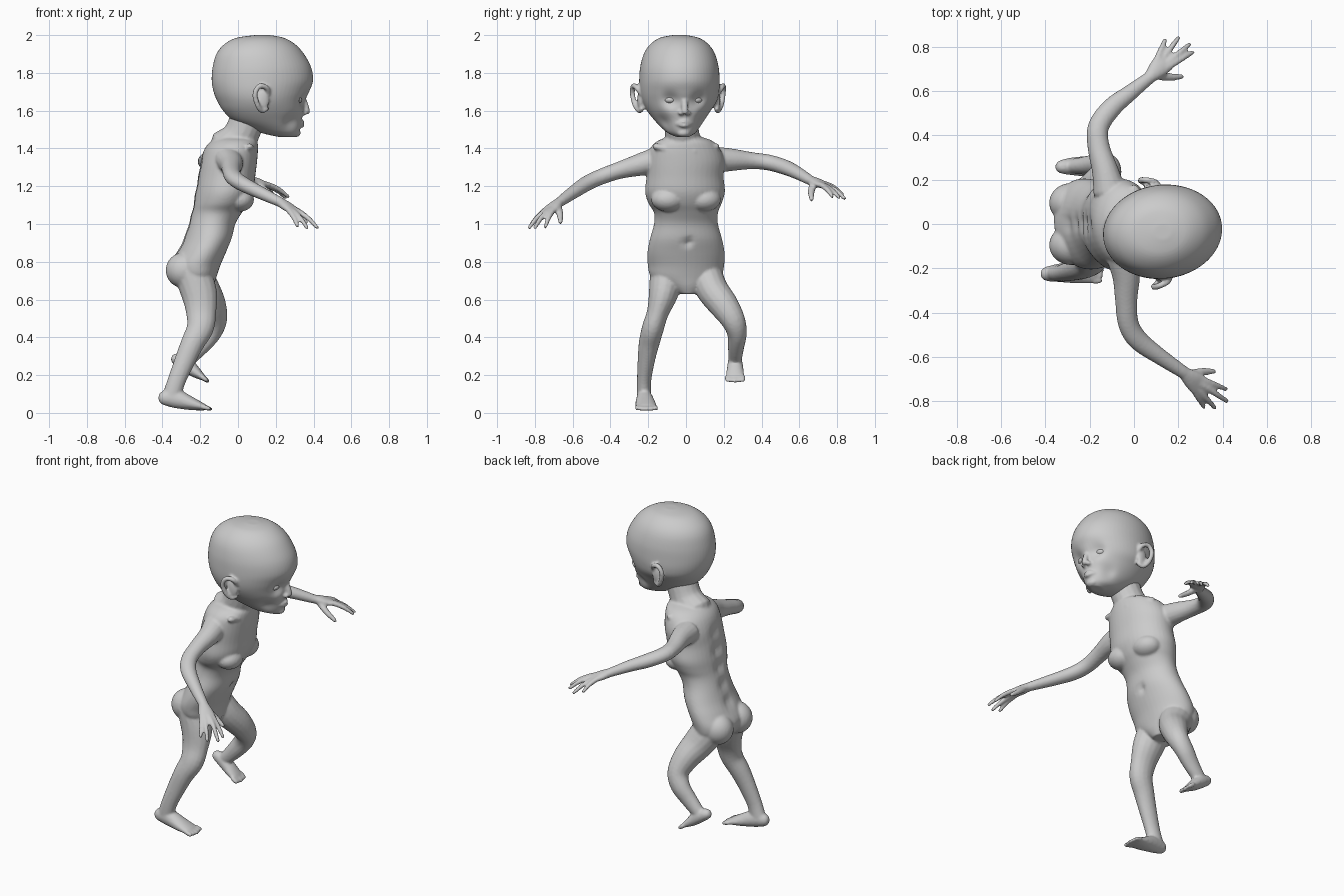
import bpy, bmesh
from math import sin, cos, pi, radians, exp
from mathutils import Vector, Matrix


def spline(rows, steps):
    """Catmull-Rom resampling of tuples"""
    out = []
    for i in range(len(rows) - 1):
        p0, p1, p2 = rows[max(i - 1, 0)], rows[i], rows[i + 1]
        p3 = rows[min(i + 2, len(rows) - 1)]
        for k in range(steps):
            t = k / steps
            out.append(tuple(0.5 * (2 * b + (c - a) * t + (2 * a - 5 * b + 4 * c - d) * t * t
                                    + (3 * b - a - 3 * c + d) * t ** 3)
                             for a, b, c, d in zip(p0, p1, p2, p3)))
    return out + [tuple(rows[-1])]


def skin(bm, rings):
    """Closed skin over a list of point rings"""
    vs = [[bm.verts.new(p) for p in r] for r in rings]
    n = len(vs[0])
    for a, b in zip(vs, vs[1:]):
        for i in range(n):
            bm.faces.new((a[i], a[(i + 1) % n], b[(i + 1) % n], b[i]))
    bm.faces.new(vs[0][::-1])
    bm.faces.new(vs[-1])
    return [v for r in vs for v in r]


def loft(bm, rows, yaw, n=40, steps=4):
    """Horizontal oval rings: z, x back, x front, y centre, half width"""
    rings = []
    for z, xa, xb, yc, w in spline(rows, steps):
        rot = Matrix.Rotation(radians(yaw), 3, 'Z')
        c, h = Vector(((xa + xb) / 2, yc, z)), (xb - xa) / 2
        rings.append([c + rot @ Vector((h * cos(2 * pi * i / n), w * sin(2 * pi * i / n), 0))
                      for i in range(n)])
    return skin(bm, rings)


def tube(bm, rows, up=(0, 0, 1), n=16, steps=4):
    """Limb along x, y, z with half width and half height, rounded ends"""
    pts = spline(rows, steps)
    up, rings = Vector(up), []
    for i, (x, y, z, w, h) in enumerate(pts):
        t = (Vector(pts[min(i + 1, len(pts) - 1)][:3]) - Vector(pts[max(i - 1, 0)][:3])).normalized()
        s = t.cross(up).normalized()
        u = s.cross(t)
        ring = lambda k, d: [Vector((x, y, z)) + t * d + s * (w * k * cos(2 * pi * j / n))
                             + u * (h * k * sin(2 * pi * j / n)) for j in range(n)]
        r = min(w, h)
        if i == 0:
            rings += [ring(.35, -r * .9), ring(.75, -r * .6)]
        rings.append(ring(1, 0))
        if i == len(pts) - 1:
            rings += [ring(.75, r * .6), ring(.35, r * .9)]
    skin(bm, rings)


def blob(bm, c, r, yaw=0):
    m = Matrix.Translation(c) @ Matrix.Rotation(radians(yaw), 4, 'Z') @ Matrix.Diagonal((*r, 1))
    bmesh.ops.create_uvsphere(bm, u_segments=24, v_segments=16, radius=1, matrix=m)


def dent(verts, c, rad, move):
    for v in verts:
        v.co += Vector(move) * exp(-((v.co - Vector(c)).length / rad) ** 2)


def finish(bm, name, voxel=0, smooth=0):
    bmesh.ops.recalc_face_normals(bm, faces=bm.faces)
    me = bpy.data.meshes.new(name)
    bm.to_mesh(me)
    bm.free()
    ob = bpy.data.objects.new(name, me)
    bpy.context.collection.objects.link(ob)
    me.polygons.foreach_set("use_smooth", [True] * len(me.polygons))
    if voxel:
        m = ob.modifiers.new("fuse", 'REMESH')
        m.mode, m.voxel_size, m.use_smooth_shade = 'VOXEL', voxel, True
        s = ob.modifiers.new("soften", 'SMOOTH')
        s.factor, s.iterations = 0.5, smooth
    return ob


def hand(bm, wrist, tips, thumb):
    w = Vector(wrist)
    mid = w.lerp(sum((Vector(t) for t in tips), Vector()) / len(tips), .45) + Vector((0, 0, .015))
    tube(bm, [(*w, .028, .025), (*w.lerp(mid, .5), .042, .024), (*mid, .05, .017)])
    for t in tips:
        k = w.lerp(Vector(t), .5) + Vector((0, 0, .018))
        j = k.lerp(Vector(t), .55) + Vector((0, 0, .008))
        tube(bm, [(*w.lerp(k, .4), .014, .014), (*k, .016, .015), (*j, .0135, .0135),
                  (*t, .011, .010)], n=10)
    t = Vector(thumb)
    tube(bm, [(*w.lerp(mid, .2), .02, .018), (*w.lerp(t, .6), .019, .017), (*t, .012, .012)], n=10)


def foot(bm, rows):
    tube(bm, rows)
    x, y, z, w, h = rows[-1]
    d = (Vector(rows[-1][:3]) - Vector(rows[-2][:3])).normalized()
    for i in range(5):
        a = Vector((x, y + w * (i - 2) * .42, z))
        b = a + d * (.036 - .004 * abs(i - 2))
        tube(bm, [(*a, .013, .014), (*b, .0115, .012)], n=10)


# Body: torso and neck
bm = bmesh.new()
torso = loft(bm, [
    (.63, -.24, -.15, .01, .045), (.67, -.30, -.13, .005, .11), (.72, -.34, -.115, 0, .185),
    (.78, -.36, -.095, 0, .203), (.85, -.325, -.065, 0, .205), (.92, -.29, -.035, 0, .192),
    (1.0, -.265, -.015, 0, .17), (1.06, -.25, .02, 0, .17), (1.11, -.24, .055, -.005, .195),
    (1.17, -.23, .08, -.005, .212), (1.25, -.215, .09, -.005, .205), (1.33, -.20, .10, 0, .205),
    (1.40, -.175, .105, -.005, .185), (1.44, -.14, .10, -.005, .145), (1.46, -.10, .07, -.005, .09)], 7)
dent(torso, (-.035, .01, .90), .022, (-.025, 0, 0))
for z in (.9, 1.0, 1.1, 1.2, 1.3):
    dent(torso, (-.1 - .35 * (1.45 - z) - .03, 0, z), .04, (.02, 0, 0))
tube(bm, [(-.04, -.01, 1.40, .105, .12), (.015, -.02, 1.47, .092, .095),
          (.06, -.03, 1.58, .09, .095)], up=(1, 0, 0))
for s in (-1, 1):
    blob(bm, (-.285, s * .095, .755), (.098, .09, .095))
    blob(bm, (-.005 - s * .012, s * .095, 1.13), (.078, .09, .065), 7)
    tube(bm, [(.085, s * .04, 1.385, .018, .015), (.03 - s * .03, s * .16, 1.41, .02, .018)])

# Arms and hands
tube(bm, [(-.05, -.15, 1.34, .075, .07), (-.035, -.24, 1.315, .062, .06), (-.035, -.35, 1.285, .05, .046),
          (-.025, -.45, 1.25, .047, .042), (.02, -.525, 1.215, .046, .04),
          (.12, -.60, 1.165, .037, .034), (.225, -.67, 1.115, .029, .026)])
hand(bm, (.225, -.67, 1.115), [(.415, -.745, .985), (.42, -.80, .98), (.365, -.83, .98), (.315, -.825, .99)],
     (.36, -.665, 1.01))
tube(bm, [(-.11, .15, 1.34, .075, .07), (-.13, .24, 1.34, .06, .06), (-.16, .35, 1.335, .05, .045),
          (-.16, .44, 1.325, .048, .042), (-.10, .525, 1.30, .045, .04),
          (-.02, .59, 1.27, .037, .034), (.07, .66, 1.23, .028, .026)])
hand(bm, (.07, .66, 1.23), [(.265, .775, 1.145), (.25, .81, 1.14), (.20, .84, 1.135), (.14, .83, 1.155)],
     (.215, .665, 1.13))

# Legs and feet
tube(bm, [(-.24, -.10, .74, .09, .10), (-.205, -.12, .63, .078, .095), (-.195, -.15, .53, .058, .08),
          (-.20, -.175, .45, .058, .072), (-.24, -.195, .37, .055, .062), (-.28, -.21, .28, .046, .055),
          (-.325, -.222, .17, .038, .048), (-.35, -.222, .09, .038, .05)], up=(1, 0, 0))
foot(bm, [(-.39, -.225, .08, .034, .04), (-.33, -.22, .075, .043, .05), (-.25, -.215, .05, .054, .036),
          (-.18, -.21, .03, .058, .018)])
tube(bm, [(-.24, .10, .74, .09, .10), (-.185, .14, .65, .085, .092), (-.14, .20, .57, .078, .078),
          (-.12, .25, .49, .064, .062), (-.15, .27, .42, .052, .058), (-.205, .265, .35, .043, .05),
          (-.27, .26, .28, .035, .04)], up=(1, 0, 0))
foot(bm, [(-.325, .258, .285, .032, .032), (-.28, .26, .262, .04, .04), (-.23, .26, .22, .046, .032),
          (-.19, .26, .19, .05, .018)])
finish(bm, "body", .008, 3)

# Head: big skull tapering to a small jaw, with eye sockets and cheeks
yaw = radians(7)
cx, cy = .13, -.035


def face(x, s, z):
    """Place a point in head space: x forward, s sideways"""
    x -= cx
    return Vector((cx + x * cos(yaw) - s * sin(yaw), cy + x * sin(yaw) + s * cos(yaw), z))


bm = bmesh.new()
skull = loft(bm, [(2.0, .09, .17, cy, .035), (1.985, -.01, .245, cy, .105), (1.95, -.075, .305, cy, .155),
                  (1.90, -.115, .35, cy, .188), (1.83, -.135, .388, cy, .207), (1.76, -.14, .398, cy, .212),
                  (1.70, -.13, .378, cy, .210), (1.65, -.11, .358, cy, .198), (1.60, -.08, .348, cy - .003, .168),
                  (1.55, -.03, .338, cy, .132), (1.51, .05, .332, cy + .006, .10), (1.48, .13, .322, cy + .012, .07),
                  (1.46, .22, .305, cy + .018, .03)], 7, n=64, steps=6)
for s in (-1, 1):
    dent(skull, face(.34, s * .072, 1.66), .042, (-.025, 0, 0))
    dent(skull, face(.33, s * .075, 1.60), .035, (.008, 0, 0))
    dent(skull, face(.27, s * .10, 1.54), .04, (-.012, -s * .008, 0))
    blob(bm, face(.352, s * .018, 1.588), (.016, .015, .013))
    # ear: flat bowl with a raised rim
    blob(bm, face(.105, s * .205, 1.655), (.035, .016, .055), 7)
    rim = [(.135, .20, 1.685), (.125, .225, 1.72), (.085, .24, 1.73), (.06, .242, 1.69),
           (.075, .23, 1.63), (.10, .21, 1.60), (.125, .20, 1.61)]
    tube(bm, [(*face(a, s * b, c), .014, .014) for a, b, c in rim], up=(.1, 1, .1), n=10)
tube(bm, [(*face(.345, 0, 1.665), .015, .015), (*face(.36, 0, 1.625), .017, .016),
          (*face(.368, 0, 1.594), .018, .015)], up=(1, 0, 0))
for z, r in ((1.541, .010), (1.521, .011)):
    tube(bm, [(*face(.322, -.042, 1.53), .006, .006), (*face(.341, 0, z), .013, r),
              (*face(.322, .042, 1.53), .006, .006)], n=10)
blob(bm, face(.305, 0, 1.482), (.028, .036, .022), 7)
finish(bm, "head", .007, 2)

# Eyes
white = bpy.data.materials.new("eye_white")
white.diffuse_color = (.95, .95, .95, 1)
for s, name in ((-1, "right_eye"), (1, "left_eye")):
    bm = bmesh.new()
    blob(bm, face(.30, s * .069, 1.657), (.032, .034, .021), 7 + s * 14)
    finish(bm, name).data.materials.append(white)
